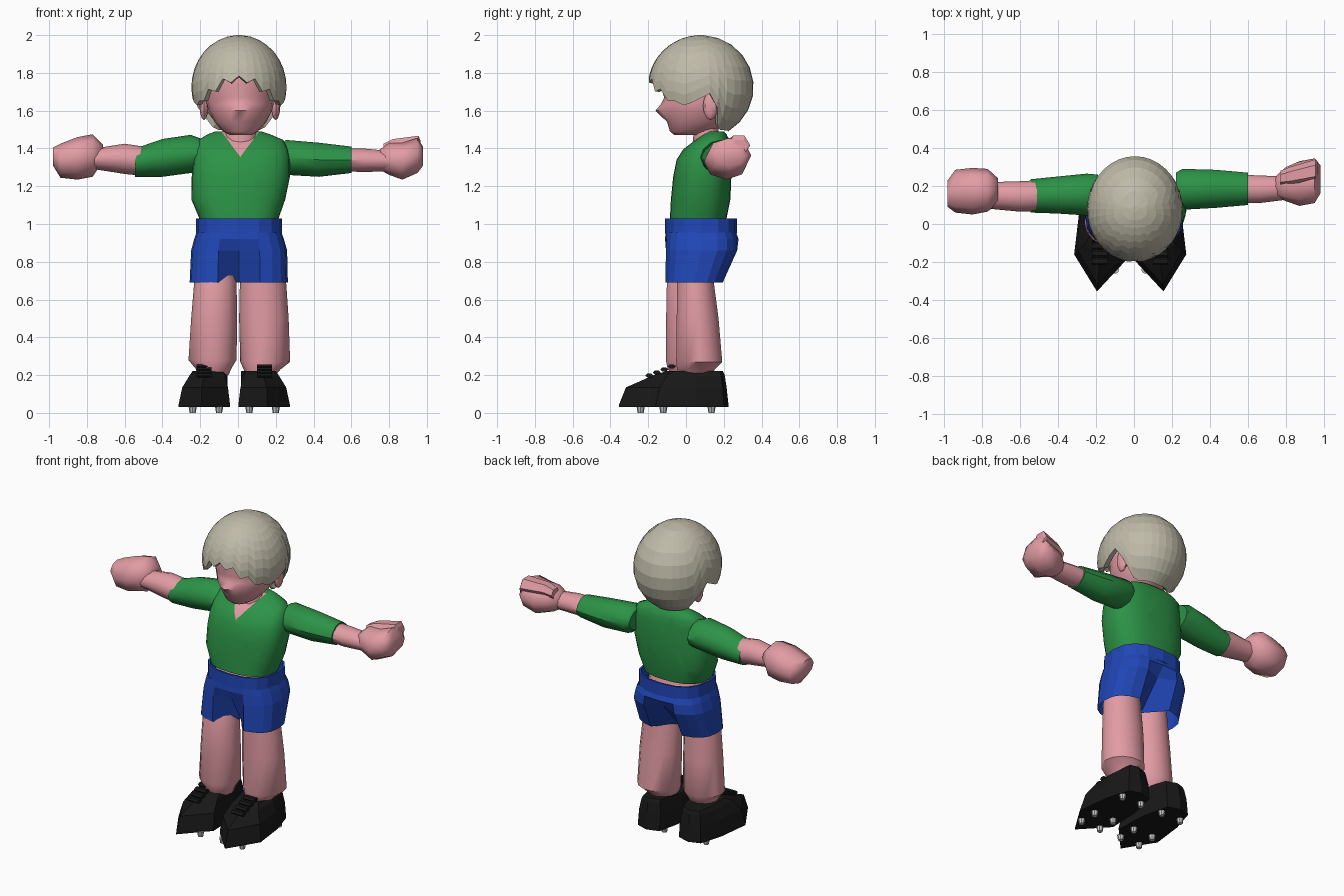
import bpy, bmesh, math
from mathutils import Vector


def material(name, rgb):
    m = bpy.data.materials.new(name)
    m.diffuse_color = (*rgb, 1)
    return m


SKIN = material("pink skin", (0.76, 0.33, 0.37))
HAIR = material("ash blond", (0.52, 0.49, 0.39))
GREEN = material("green cloth", (0.025, 0.29, 0.062))
BLUE = material("blue cloth", (0.015, 0.063, 0.48))
BLACK = material("black leather", (0.009, 0.009, 0.009))
METAL = material("grey metal", (0.55, 0.55, 0.55))


def finish(name, bm, mat, smooth=None):
    bmesh.ops.recalc_face_normals(bm, faces=bm.faces)
    me = bpy.data.meshes.new(name)
    bm.to_mesh(me)
    bm.free()
    me.materials.append(mat)
    if smooth:
        me.shade_smooth()
        me.set_sharp_from_angle(angle=math.radians(smooth))
    ob = bpy.data.objects.new(name, me)
    bpy.context.collection.objects.link(ob)
    return ob


def skin_rings(rings, caps=True):
    """Bridge equal-length rings of points into a bmesh."""
    bm = bmesh.new()
    rows = [[bm.verts.new(p) for p in r] for r in rings]
    n = len(rows[0])
    for a, b in zip(rows, rows[1:]):
        for i in range(n):
            j = (i + 1) % n
            bm.faces.new((a[i], a[j], b[j], b[i]))
    if caps:
        bm.faces.new(rows[0])
        bm.faces.new(rows[-1])
    return bm


def loft(sections, axis='z', n=16, e=1.0, phase=0.0, caps=True):
    """Sections are (position, a0, a1, b0, b1); e < 1 squares the oval."""
    rings = []
    for t, a0, a1, b0, b1 in sections:
        ring = []
        for i in range(n):
            w = 2 * math.pi * (i + phase) / n
            c, s = math.cos(w), math.sin(w)
            c = math.copysign(abs(c) ** e, c)
            s = math.copysign(abs(s) ** e, s)
            a = (a0 + a1) / 2 + (a1 - a0) / 2 * c
            b = (b0 + b1) / 2 + (b1 - b0) / 2 * s
            ring.append((a, b, t) if axis == 'z' else (t, a, b))
        rings.append(ring)
    return skin_rings(rings, caps)


def ball(name, center, radii, mat, seg=8):
    bm = bmesh.new()
    bmesh.ops.create_uvsphere(bm, u_segments=seg, v_segments=6, radius=1)
    for v in bm.verts:
        v.co = Vector(center) + Vector([v.co[k] * radii[k] for k in range(3)])
    return finish(name, bm, mat, 40)


# Head; the front of the face is drawn out into a soft nose
bm = loft([
    (1.47, -0.04, 0.07, -0.06, 0.08), (1.49, -0.08, 0.105, -0.085, 0.15),
    (1.54, -0.125, 0.15, -0.10, 0.22), (1.60, -0.155, 0.18, -0.115, 0.25),
    (1.635, -0.165, 0.188, -0.115, 0.26), (1.67, -0.175, 0.19, -0.115, 0.28),
    (1.74, -0.17, 0.185, -0.14, 0.28), (1.80, -0.15, 0.16, -0.12, 0.26)], n=20)
for v in bm.verts:
    if v.co.y < -0.06 and 1.58 < v.co.z < 1.65:
        v.co.y -= (0.047 if v.co.z < 1.62 else 0.017) * max(0, 1 - abs(v.co.x - 0.0125) / 0.11)
finish("head", bm, SKIN, 60)
finish("neck", loft([(1.38, -0.08, 0.11, 0.03, 0.18),
                     (1.53, -0.06, 0.09, 0.045, 0.17)], n=12), SKIN, 50)
for s in (-1, 1):
    ball("ear", (0.01 + s * 0.19, 0.13, 1.625), (0.024, 0.04, 0.075), SKIN)

# Hair: bowl-shaped shell with an uneven lower edge
EDGE = [(0, 1.77), (20, 1.755), (30, 1.715), (40, 1.70), (50, 1.665), (58, 1.64), (68, 1.625),
        (85, 1.65), (97, 1.69), (106, 1.69), (113, 1.56), (122, 1.50), (181, 1.49)]


def edge_height(deg):
    for (a, za), (b, zb) in zip(EDGE, EDGE[1:]):
        if a <= deg <= b:
            return za + (zb - za) * (deg - a) / (b - a)


N, ROWS = 36, 9
rings = []
for k in range(ROWS + 1):
    ring = []
    for i in range(N):
        az = min(360 * i / N, 360 - 360 * i / N)
        jag = 0.014 * (-1) ** i if az < 65 else 0
        low = math.acos((edge_height(az) + jag - 1.725) / 0.275)
        th = 0.06 + (low - 0.06) * k / ROWS
        w = 2 * math.pi * i / N
        ring.append((0.005 + 0.252 * math.sin(th) * math.sin(w),
                     0.078 - 0.28 * math.sin(th) * math.cos(w),
                     1.725 + 0.275 * math.cos(th)))
    rings.append(ring)
bm = skin_rings(rings, caps=False)
bm.verts.ensure_lookup_table()
bm.faces.new(bm.verts[:N])
hair = finish("hair", bm, HAIR)
mod = hair.modifiers.new("thickness", 'SOLIDIFY')
mod.thickness, mod.offset = 0.03, -1

# Shirt body, with the V-neck cut in and coloured as skin
bm = loft([(1.03, -0.205, 0.215, -0.085, 0.215), (1.13, -0.247, 0.25, -0.08, 0.235),
           (1.25, -0.245, 0.275, -0.068, 0.24), (1.34, -0.235, 0.275, -0.05, 0.24),
           (1.395, -0.225, 0.265, -0.015, 0.235), (1.445, -0.21, 0.24, 0.05, 0.228),
           (1.475, -0.16, 0.17, 0.09, 0.215), (1.49, -0.12, 0.125, 0.12, 0.20)], n=28, e=0.8)
for s in (-1, 1):
    bmesh.ops.bisect_plane(bm, geom=bm.verts[:] + bm.edges[:] + bm.faces[:],
                           plane_co=(0.012, 0, 1.355), plane_no=(s * 1.35, 0, -1))
for f in bm.faces:
    c = f.calc_center_median()
    f.material_index = int(c.y < 0.13 and c.z > 1.355 + 1.35 * abs(c.x - 0.012))
finish("shirt", bm, GREEN, 50).data.materials.append(SKIN)

# Sleeves and forearms, along x
finish("left_sleeve", loft([(-0.19, 0.05, 0.26, 1.28, 1.45), (-0.25, 0.045, 0.265, 1.27, 1.472),
                            (-0.40, 0.055, 0.25, 1.25, 1.45), (-0.545, 0.06, 0.235, 1.25, 1.40)],
                           'x', 12, 1.12), GREEN, 40)
finish("left_forearm", loft([(-0.50, 0.065, 0.23, 1.255, 1.41), (-0.60, 0.065, 0.225, 1.265, 1.425),
                             (-0.76, 0.08, 0.22, 1.29, 1.40)], 'x', 12, 1.08), SKIN, 40)
finish("right_sleeve", loft([(0.22, 0.10, 0.27, 1.29, 1.42), (0.255, 0.075, 0.29, 1.26, 1.445),
                             (0.43, 0.085, 0.285, 1.25, 1.43), (0.60, 0.10, 0.27, 1.27, 1.41)],
                            'x', 12, 1.12), GREEN, 40)
finish("right_forearm", loft([(0.56, 0.11, 0.26, 1.28, 1.40), (0.66, 0.11, 0.255, 1.275, 1.40),
                              (0.82, 0.13, 0.25, 1.28, 1.385)], 'x', 12, 1.08), SKIN, 40)

# Fists, low-poly
finish("left_fist", loft([(-0.715, 0.11, 0.24, 1.33, 1.42), (-0.77, 0.065, 0.29, 1.25, 1.475),
                          (-0.85, 0.05, 0.295, 1.235, 1.46), (-0.94, 0.06, 0.285, 1.245, 1.425),
                          (-0.98, 0.09, 0.23, 1.31, 1.405)], 'x', 8, 0.95), SKIN, 60)
finish("right_fist", loft([(0.745, 0.14, 0.25, 1.29, 1.39), (0.80, 0.12, 0.30, 1.26, 1.43),
                           (0.87, 0.095, 0.33, 1.235, 1.43), (0.95, 0.11, 0.345, 1.27, 1.455),
                           (0.98, 0.16, 0.31, 1.31, 1.41)], 'x', 8, 0.95), SKIN, 60)
finish("right_fingers", loft([(0.77, 0.20, 0.28, 1.36, 1.43), (0.82, 0.20, 0.30, 1.37, 1.455),
                              (0.955, 0.22, 0.34, 1.36, 1.475), (0.965, 0.24, 0.33, 1.36, 1.45)],
                             'x', 6), SKIN)

# Shorts: waist, band, and one flared body pinched into two legs
finish("waist", loft([(0.93, -0.18, 0.19, -0.08, 0.22), (1.03, -0.17, 0.18, -0.06, 0.19)],
                     n=16, e=0.8), SKIN, 40)
band = finish("waistband", loft([(0.95, -0.222, 0.232, -0.11, 0.27), (1.03, -0.222, 0.232, -0.11, 0.27)],
                                n=16, e=0.8, caps=False), BLUE)
mod = band.modifiers.new("thickness", 'SOLIDIFY')
mod.thickness, mod.offset = 0.012, -1
bm = loft([(0.69, -0.256, 0.264, -0.115, 0.20), (0.86, -0.248, 0.26, -0.113, 0.278),
           (0.92, -0.232, 0.243, -0.111, 0.278), (0.955, -0.22, 0.23, -0.108, 0.265)],
          n=20, e=0.72, caps=False)
for v in bm.verts:
    if abs(v.co.x - 0.005) < 0.01 and v.co.z < 0.9:
        pinch = (0.93 - v.co.z) / 0.24
        v.co.y += (0.045 - v.co.y) * pinch * 0.85
finish("shorts", bm, BLUE)

# Legs
finish("left_leg", loft([(0.20, -0.21, -0.05, -0.08, 0.08), (0.235, -0.225, -0.035, -0.10, 0.10),
                         (0.28, -0.262, -0.008, -0.11, 0.125), (0.50, -0.248, -0.004, -0.108, 0.115),
                         (0.69, -0.232, -0.008, -0.104, 0.105), (0.80, -0.21, -0.03, -0.06, 0.10)],
                        n=14), SKIN, 40)
finish("right_leg", loft([(0.20, 0.04, 0.20, -0.04, 0.14), (0.23, 0.03, 0.225, -0.05, 0.155),
                          (0.27, 0.012, 0.276, -0.055, 0.195), (0.50, 0.006, 0.268, -0.052, 0.175),
                          (0.69, 0.01, 0.255, -0.05, 0.15), (0.80, 0.03, 0.23, -0.05, 0.15)],
                         n=14), SKIN, 40)

# Boots with laces and studs, mirrored about x = -0.02
SOLE = [(.175, -.355), (.295, -.16), (.27, .05), (.225, .20), (.15, .225), (.07, .20), (.03, .02), (.022, -.19)]
TOE = [(.172, -.318), (.275, -.14), (.255, .05), (.22, .195), (.15, .215), (.07, .19), (.035, .02), (.033, -.17)]
INSTEP = [(.155, -.17), (.235, -.10), (.235, .05), (.21, .185), (.15, .205), (.08, .18), (.035, .02), (.05, -.11)]
TOP = [(.15, -.10), (.21, -.06), (.22, .05), (.20, .18), (.15, .195), (.08, .17), (.035, .02), (.06, -.06)]
LEVELS = [(SOLE, .03), (SOLE, .042), (TOE, .135), (INSTEP, .20), (TOP, .222)]
STUDS = [(x, y) for y in (-.24, -.12, .135) for x in (.08, .22)]
for s, side in ((-1, "left"), (1, "right")):
    mx = lambda x: -0.02 + s * x
    finish(side + "_boot", skin_rings([[(mx(x), y, z) for x, y in pts] for pts, z in LEVELS]), BLACK)
    for k in range(4):
        y = -0.195 + 0.04 * k
        z = 0.198 + 0.016 * k
        finish(side + "_lace", loft([(mx(.12), y - .022, y + .022, z - .012, z + .012),
                                     (mx(.20), y - .022, y + .022, z - .012, z + .012)], 'x', 6), BLACK)
    for x, y in STUDS:
        x = mx(x)
        finish(side + "_stud", loft([(0, x - .016, x + .016, y - .016, y + .016),
                                     (.035, x - .022, x + .022, y - .022, y + .022)], n=8), METAL)
